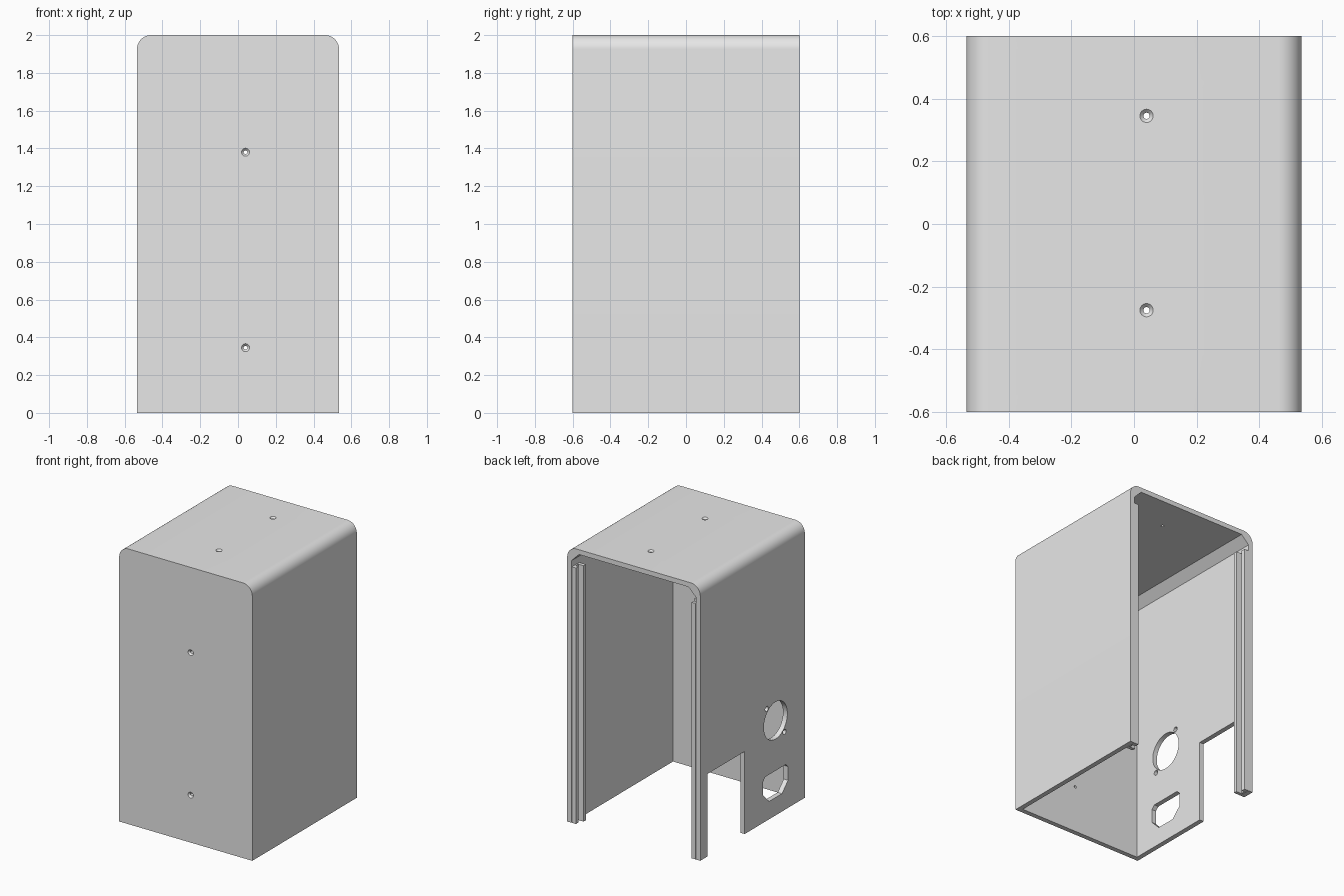
import bpy, bmesh, math
from mathutils import Matrix, Vector

if "Cube" in bpy.data.objects:
    bpy.data.objects.remove(bpy.data.objects["Cube"], do_unlink=True)

W, D, H, T = 0.535, 0.6, 2.0, 0.035   # half width, half depth, height, wall

grey = bpy.data.materials.new("plain_grey")
grey.use_nodes = True
grey.diffuse_color = (0.8, 0.8, 0.8, 1)
grey.node_tree.nodes["Principled BSDF"].inputs["Base Color"].default_value = (0.8, 0.8, 0.8, 1)


def to_object(name, bm):
    bmesh.ops.recalc_face_normals(bm, faces=bm.faces)
    mesh = bpy.data.meshes.new(name)
    bm.to_mesh(mesh)
    bm.free()
    mesh.materials.append(grey)
    obj = bpy.data.objects.new(name, mesh)
    bpy.context.collection.objects.link(obj)
    return obj


def prism(name, points, start, offset):
    """Extrude a closed outline of 3D points, given relative to start."""
    bm = bmesh.new()
    face = bm.faces.new([bm.verts.new(Vector(start) + Vector(p)) for p in points])
    new = bmesh.ops.extrude_face_region(bm, geom=[face])["geom"]
    bmesh.ops.translate(bm, vec=offset, verts=[v for v in new if isinstance(v, bmesh.types.BMVert)])
    return to_object(name, bm)


def cone(name, centre, axis, r_in, r_out, depth, sides=32):
    """Cone or cylinder whose r_out end points along axis."""
    bm = bmesh.new()
    turn = Vector((0, 0, 1)).rotation_difference(Vector(axis)).to_matrix().to_4x4()
    bmesh.ops.create_cone(bm, cap_ends=True, segments=sides, radius1=r_in, radius2=r_out,
                          depth=depth, matrix=Matrix.Translation(centre) @ turn)
    return to_object(name, bm)


def arch(half, bottom, top, r, steps):
    """Outline in xz with two rounded (or chamfered) upper corners."""
    pts = [(-half, 0, bottom), (half, 0, bottom)]
    for side, first in ((1, 0), (-1, 90)):
        for i in range(steps + 1):
            a = math.radians(first + 90 * i / steps)
            pts.append((side * (half - r) + r * math.cos(a), 0, top - r + r * math.sin(a)))
    return pts


# Shell: rounded block, open at the back and below
shell = prism("enclosure_shell", arch(W, 0, H, 0.075, 12), (0, -D, 0), (0, 2 * D, 0))
cutters = [prism("cavity_cutter", arch(W - T, -0.1, H - T, 0.06, 1), (0, T - D, 0), (0, 2 * D, 0))]

# Cable notch in the right wall
notch = [(0, 0.09, -0.1), (0, 0.515, -0.1), (0, 0.515, 0.6), (0, 0.09, 0.6)]
cutters.append(prism("notch_cutter", notch, (-W - 0.05, 0, 0), (0.12, 0, 0)))

# Round connector opening with two fixing holes
cy, cz = -0.265, 0.69
for dy, dz, r in ((0, 0, 0.135), (0.102, 0.123, 0.018), (-0.102, -0.123, 0.018)):
    cutters.append(cone("connector_cutter", (-W, cy + dy, cz + dz), (1, 0, 0), r, r, 0.12, 48))

# Power inlet opening with chamfered corners
hw, low, high, c1, c2 = 0.143, 0.13, 0.325, 0.07, 0.025
half_inlet = [(hw - c1, low), (hw, low + c1), (hw, high - c2), (hw - c2, high)]
inlet = [(0, y, z) for y, z in half_inlet] + [(0, -y, z) for y, z in reversed(half_inlet)]
cutters.append(prism("inlet_cutter", inlet, (-W - 0.05, cy, 0), (0.12, 0, 0)))

# Countersunk screw holes in the front and the roof
holes = [((0.04, -D, z), Vector((0, -1, 0))) for z in (0.345, 1.38)]
holes += [((0.04, y, H), Vector((0, 0, 1))) for y in (-0.275, 0.345)]
for pos, out in holes:
    cutters.append(cone("screw_cutter", pos, out, 0.01, 0.01, 0.12, 24))
    cutters.append(cone("sink_cutter", Vector(pos) - out * 0.005, out, 0.007, 0.026, 0.02, 24))

for cutter in cutters:
    cutter.hide_render = True
    mod = shell.modifiers.new(cutter.name, "BOOLEAN")
    mod.operation, mod.solver, mod.object = "DIFFERENCE", "EXACT", cutter

# Bake the cuts, then drop the cutters
baked = bpy.data.meshes.new_from_object(shell.evaluated_get(bpy.context.evaluated_depsgraph_get()))
shell.modifiers.clear()
shell.data = baked
for cutter in cutters:
    bpy.data.objects.remove(cutter, do_unlink=True)

# Grooved rails that hold the back panel
for side, label in ((1, "left"), (-1, "right")):
    base, lip, floor = W - T - 0.002, W - 0.09, W - T - 0.012
    outline = [(base, 0.515), (lip, 0.515), (lip, 0.54), (floor, 0.54),
               (floor, 0.57), (lip + 0.02, 0.57), (lip + 0.02, D), (base, D)]
    prism(label + "_panel_rail", [(side * x, y, 0) for x, y in outline], (0, 0, 0), (0, 0, 1.86))

# Smooth the rounded edges and holes only
bpy.ops.object.select_all(action="DESELECT")
shell.select_set(True)
bpy.context.view_layer.objects.active = shell
bpy.ops.object.shade_smooth_by_angle(angle=math.radians(30))
